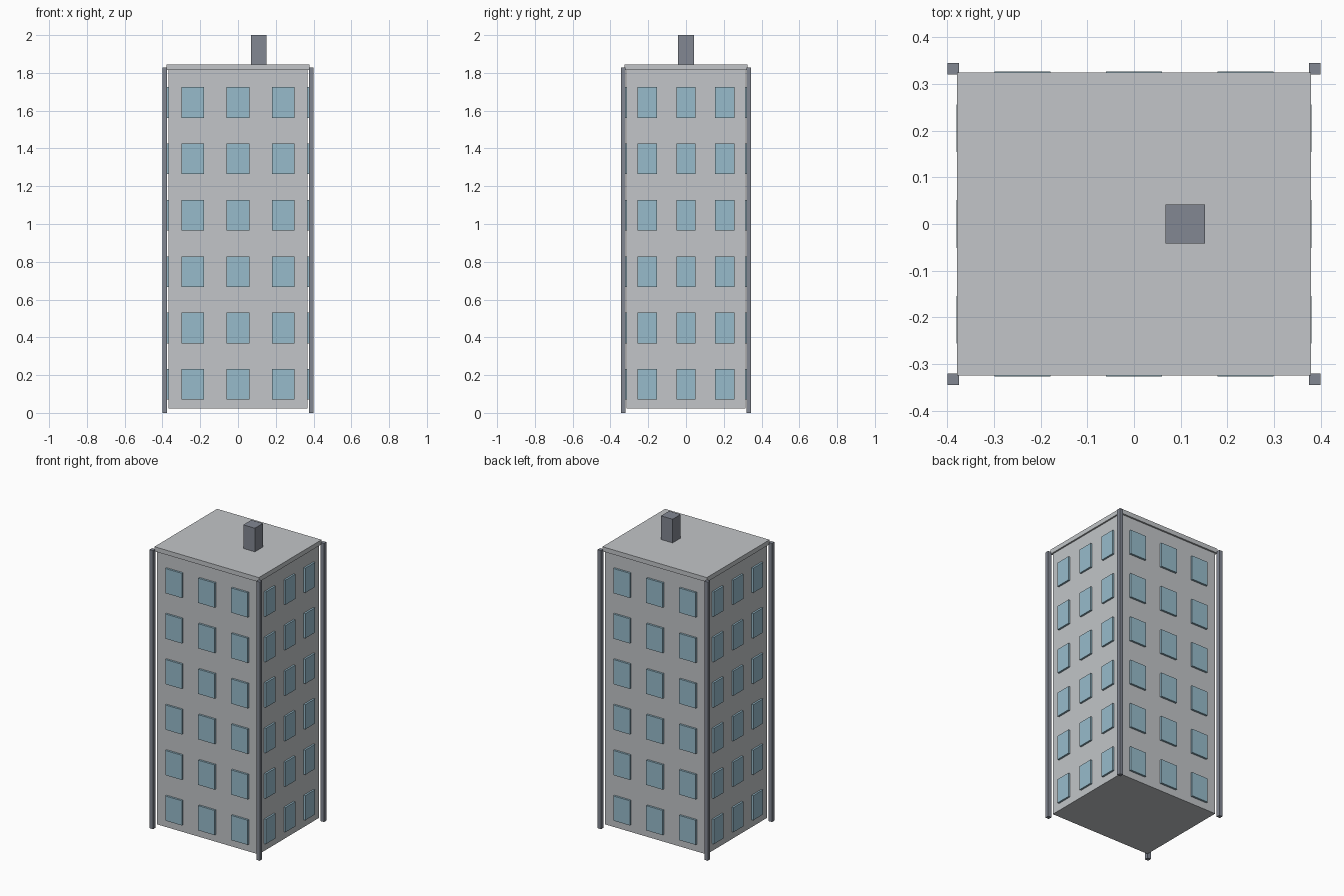
import bpy
from math import copysign

default = bpy.data.objects.get("Cube")
if default:
    bpy.data.objects.remove(default, do_unlink=True)


def material(name, rgb):
    mat = bpy.data.materials.new(name)
    color = (*rgb, 1)
    mat.use_nodes = True
    mat.diffuse_color = color
    bsdf = next(n for n in mat.node_tree.nodes if n.type == 'BSDF_PRINCIPLED')
    bsdf.inputs["Base Color"].default_value = color
    return mat


concrete = material("concrete_grey", (0.54, 0.56, 0.58))
slate = material("slate_grey", (0.225, 0.245, 0.29))
glass = material("window_blue", (0.31, 0.50, 0.60))


def box(name, low, high, mat):
    """Axis-aligned box between two opposite corners."""
    center = [(a + b) / 2 for a, b in zip(low, high)]
    bpy.ops.mesh.primitive_cube_add(size=1, location=center)
    obj = bpy.context.object
    obj.name = name
    obj.scale = [b - a for a, b in zip(low, high)]
    bpy.ops.object.transform_apply(location=False, rotation=False, scale=True)
    obj.data.materials.append(mat)
    return obj


# Main block, overhanging roof slab and chimney
WALL_X, WALL_Y = 0.369, 0.314
GLASS_X, GLASS_Y = 0.381, 0.327
box("walls", (-WALL_X, -WALL_Y, 0.022), (WALL_X, WALL_Y, 1.815), concrete)
box("roof", (-0.379, -0.325, 1.815), (0.379, 0.325, 1.845), concrete)
box("chimney", (0.068, -0.042, 1.845), (0.152, 0.042, 2.0), slate)

# Corner posts
for side, sx in (("right", -1), ("left", 1)):
    for end, sy in (("front", -1), ("back", 1)):
        xs = sorted((sx * 0.375, sx * 0.4))
        ys = sorted((sy * 0.32, sy * 0.345))
        box(f"corner_post_{end}_{side}", (xs[0], ys[0], 0),
            (xs[1], ys[1], 1.828), slate)

# Raised windows: six floors of three on each wall
for floor in range(6):
    z0 = 0.07 + floor * 0.2985
    z1 = z0 + 0.162
    for col in (-1, 0, 1):
        tag = f"floor{floor + 1}_{col + 2}"
        for name, s in (("front", -1), ("back", 1)):
            ys = sorted((s * (WALL_Y - 0.005), s * GLASS_Y))
            x = col * 0.239
            box(f"{name}_window_{tag}", (x - 0.06, ys[0], z0),
                (x + 0.06, ys[1], z1), glass)
        for name, s in (("right", -1), ("left", 1)):
            xs = sorted((s * (WALL_X - 0.005), s * GLASS_X))
            y = col * 0.205
            box(f"{name}_window_{tag}", (xs[0], y - 0.051, z0),
                (xs[1], y + 0.051, z1), glass)
